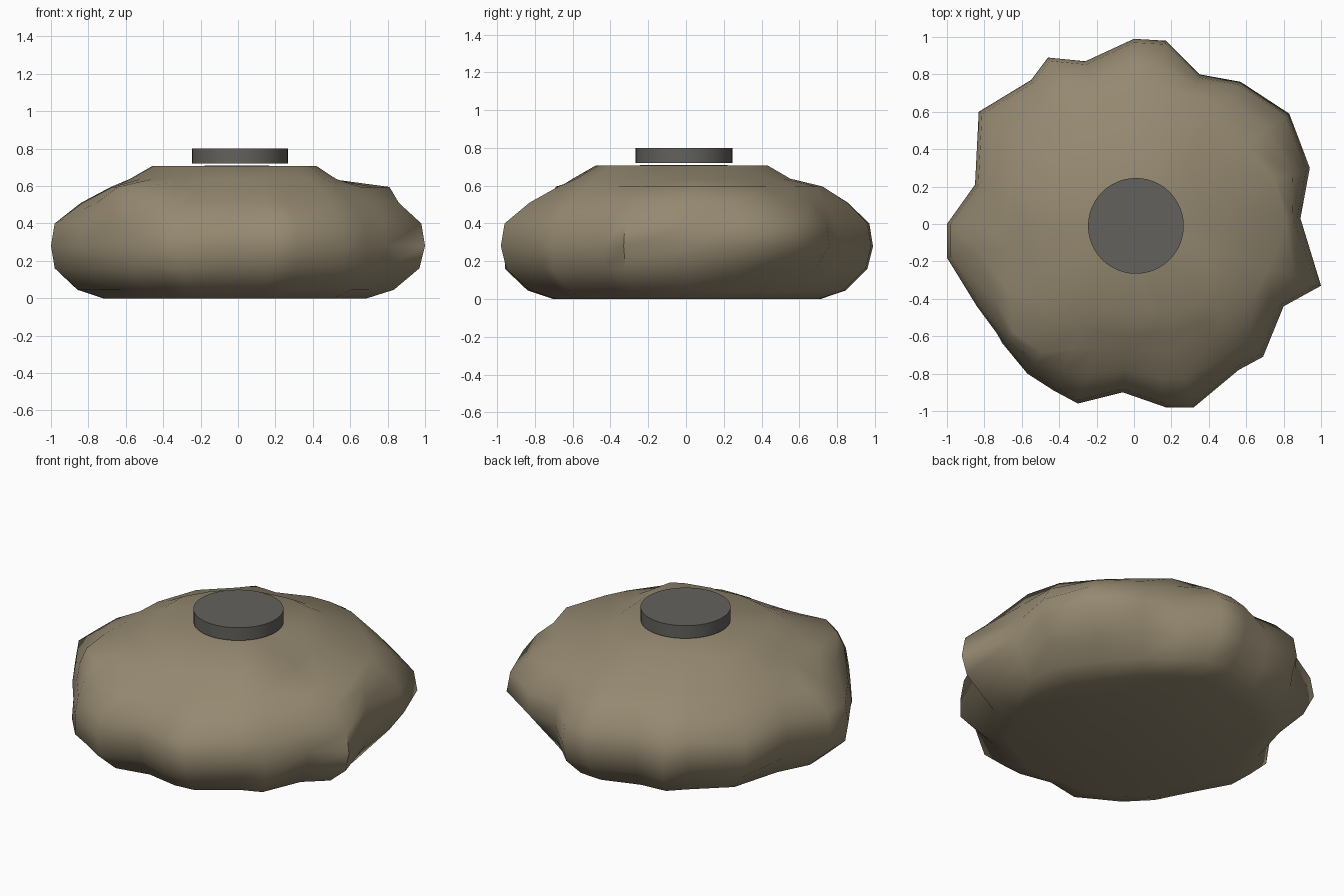
import bpy, bmesh, math
from mathutils import Vector

cube = bpy.data.objects.get("Cube")
if cube:
    bpy.data.objects.remove(cube, do_unlink=True)


def make_material(name, colour):
    mat = bpy.data.materials.new(name)
    mat.use_nodes = True
    mat.diffuse_color = colour
    mat.node_tree.nodes["Principled BSDF"].inputs["Base Color"].default_value = colour
    return mat


def finish(obj, mat, angle):
    obj.data.materials.append(mat)
    bpy.ops.object.select_all(action="DESELECT")
    obj.select_set(True)
    bpy.context.view_layer.objects.active = obj
    bpy.ops.object.shade_smooth_by_angle(angle=math.radians(angle))


stone = make_material("sandy_brown_stone", (0.30, 0.25, 0.165, 1))
metal = make_material("dark_grey", (0.125, 0.12, 0.108, 1))

# Rock outline: x, y, shoulder reach, flat top radius, lower bulge
outline = [
    (1, -.33, .72, .41, 1), (.89, .03, .91, .38, 1), (.94, .3, .8, .39, .94),
    (.83, .59, .72, .41, .87), (.57, .76, .76, .43, .93), (.35, .8, .86, .44, 1),
    (.17, .98, .74, .44, 1), (0, .99, .73, .43, 1), (-.26, .87, .75, .43, 1),
    (-.46, .89, .74, .43, 1), (-.55, .77, .75, .44, 1), (-.83, .6, .7, .45, .97),
    (-.85, .21, .79, .47, 1), (-1, 0, .68, .46, 1.01), (-1, -.18, .66, .46, 1.01),
    (-.84, -.44, .8, .47, 1), (-.7, -.63, .92, .5, 1.04), (-.57, -.8, .86, .5, 1.03),
    (-.43, -.89, .75, .49, 1.02), (-.3, -.96, .69, .48, 1.03), (-.06, -.9, .74, .48, 1),
    (.17, -.98, .69, .47, 1), (.32, -.98, .69, .49, 1), (.56, -.78, .77, .53, 1),
    (.69, -.71, .76, .55, 1.03), (.8, -.44, .82, .48, 1),
]

# Lower rock profile: height, scale and how strongly the lumps show
lower_rings = [(0, .73, .3), (.045, .86, .6), (.16, .97, 1), (.28, 1, 1), (.4, .98, 1)]
MEAN_RADIUS = 0.97


def rock_column(x, y, shoulder, top, low):
    """Points up the side of the rock at one place on the outline."""
    edge = Vector((x, y))
    way = edge.normalized()
    column = []
    for height, scale, lump in lower_rings:
        spot = (way * MEAN_RADIUS).lerp(edge, lump) * scale
        column.append((spot * (low if height < 0.2 else 1)).to_3d() + Vector((0, 0, height)))
    # Upper wall, shoulder ledge, foot and rim of the raised top
    upper = (edge * (0.5 + shoulder / 2), edge * shoulder, way * (top + 0.12), way * top)
    for spot, height in zip(upper, (0.51, 0.595, 0.637, 0.706)):
        column.append(spot.to_3d() + Vector((0, 0, height)))
    return column


def build_rock():
    bm = bmesh.new()
    columns = [[bm.verts.new(p) for p in rock_column(*row)] for row in outline]
    centre = bm.verts.new((0, 0, 0.71))
    for i, left in enumerate(columns):
        right = columns[(i + 1) % len(columns)]
        for k in range(len(left) - 1):
            bm.faces.new((left[k], right[k], right[k + 1], left[k + 1]))
        bm.faces.new((left[-1], right[-1], centre))
    # Flat underside
    bm.faces.new([column[0] for column in reversed(columns)])
    bmesh.ops.recalc_face_normals(bm, faces=bm.faces)
    mesh = bpy.data.meshes.new("rock")
    bm.to_mesh(mesh)
    bm.free()
    obj = bpy.data.objects.new("rock", mesh)
    bpy.context.collection.objects.link(obj)
    return obj


finish(build_rock(), stone, 65)

# Round cap hovering just over the rock
bpy.ops.mesh.primitive_cylinder_add(vertices=48, radius=0.256, depth=0.08,
                                    location=(0.01, -0.01, 0.76))
cap = bpy.context.object
cap.name = "round_cap"
finish(cap, metal, 30)
